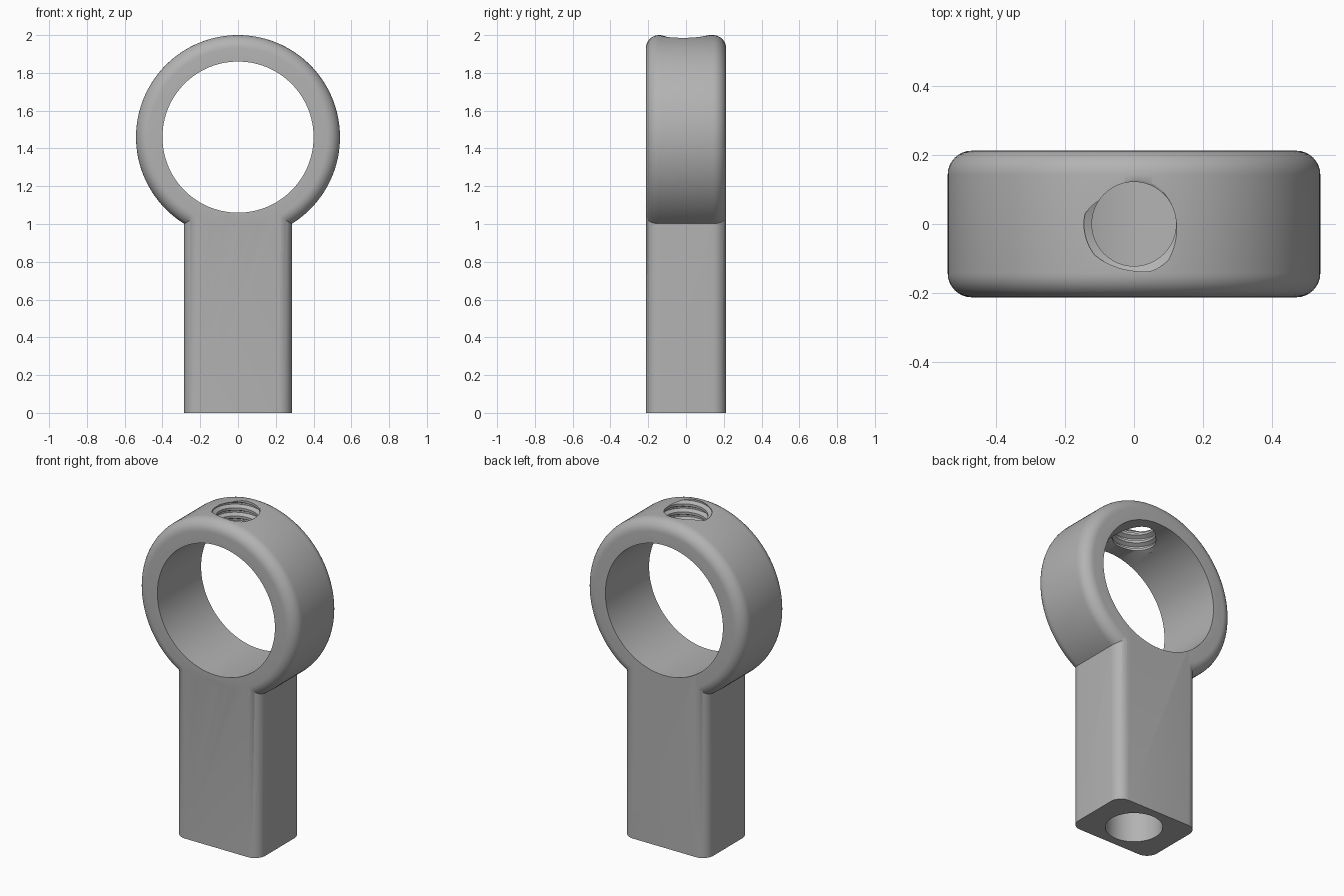
import bpy, bmesh
from math import pi, sin, cos, radians
from mathutils import Matrix, Vector

old = bpy.data.objects.get("Cube")
if old:
    bpy.data.objects.remove(old, do_unlink=True)

DEPTH, FILLET = 0.425, 0.07          # overall thickness and edge rounding
RING_Z, RING_R, BORE_R = 1.46, 0.54, 0.40
STEM_W = 0.57

metal = bpy.data.materials.new("grey_metal")
metal.use_nodes = True
GREY = (0.45, 0.45, 0.45, 1)
metal.diffuse_color = GREY
metal.node_tree.nodes["Principled BSDF"].inputs["Base Color"].default_value = GREY


def finish(name, bm):
    bmesh.ops.recalc_face_normals(bm, faces=bm.faces)
    mesh = bpy.data.meshes.new(name)
    bm.to_mesh(mesh)
    bm.free()
    mesh.materials.append(metal)
    obj = bpy.data.objects.new(name, mesh)
    bpy.context.collection.objects.link(obj)
    return obj


def cylinder(name, radius, length, centre, along_y=False, fillet=0, sides=128):
    bm = bmesh.new()
    bmesh.ops.create_cone(bm, cap_ends=True, segments=sides,
                          radius1=radius, radius2=radius, depth=length)
    if fillet:
        rims = [e for e in bm.edges if abs(e.verts[0].co.z - e.verts[1].co.z) < 1e-5]
        bmesh.ops.bevel(bm, geom=rims, offset=fillet, segments=8,
                        profile=0.5, affect='EDGES')
    turn = Matrix.Rotation(pi / 2 if along_y else 0, 4, 'X')
    bm.transform(Matrix.Translation(centre) @ turn)
    return finish(name, bm)


def rounded_bar(name, width, depth, height):
    bm = bmesh.new()
    bmesh.ops.create_cube(bm, size=1)
    bm.transform(Matrix.Translation((0, 0, height / 2)) @ Matrix.Diagonal((width, depth, height, 1)))
    uprights = [e for e in bm.edges if abs(e.verts[0].co.z - e.verts[1].co.z) > 0.1]
    bmesh.ops.bevel(bm, geom=uprights, offset=FILLET, segments=8,
                    profile=0.5, affect='EDGES')
    return finish(name, bm)


def thread_cutter(name, minor, major, pitch, start, turns, sides=64):
    """Solid screw: rows of vertices climb one pitch per turn."""
    profile = [(0, minor), (0.3, minor), (0.55, major), (0.75, major)]
    per_turn = len(profile)
    bm = bmesh.new()
    columns = []
    for i in range(sides):
        a = 2 * pi * i / sides
        column = []
        for row in range(per_turn * turns + 1):
            step, radius = profile[row % per_turn]
            z = start + pitch * (row // per_turn + step + i / sides)
            column.append(bm.verts.new((radius * cos(a), radius * sin(a), z)))
        columns.append(column)
    # the last column meets the first one a full pitch higher
    columns.append(columns[0][per_turn:])
    for left, right in zip(columns, columns[1:]):
        for row in range(min(len(left), len(right)) - 1):
            bm.faces.new((left[row], right[row], right[row + 1], left[row + 1]))
    # the final gap rows of the last column are closed with the end fans
    middle = start + pitch * (turns + 1) / 2
    rims = [e for e in bm.edges if e.is_boundary]
    for above in (False, True):
        part = [e for e in rims if ((e.verts[0].co.z + e.verts[1].co.z) / 2 > middle) == above]
        pole_z = start + pitch * (turns + 1.5 if above else -0.5)
        pole = bm.verts.new((0, 0, pole_z))
        for e in part:
            bm.faces.new((e.verts[0], e.verts[1], pole))
    return finish(name, bm)


def combine(target, other, operation):
    mod = target.modifiers.new(operation.lower(), 'BOOLEAN')
    mod.operation, mod.solver, mod.object = operation, 'EXACT', other
    bpy.context.view_layer.objects.active = target
    bpy.ops.object.modifier_apply(modifier=mod.name)
    bpy.data.objects.remove(other, do_unlink=True)


# rounded ring joined to the stem
body = cylinder("ring_with_stem", RING_R, DEPTH, (0, 0, RING_Z), True, FILLET)
combine(body, rounded_bar("stem", STEM_W, DEPTH, RING_Z - 0.1), 'UNION')

# bore through the ring, blind socket in the stem, threaded hole on top
combine(body, cylinder("bore", BORE_R, 1, (0, 0, RING_Z), True), 'DIFFERENCE')
combine(body, cylinder("socket", 0.16, 1.5, (0, 0, 0), sides=64), 'DIFFERENCE')
combine(body, thread_cutter("thread", 0.122, 0.145, 0.05, 1.72, 8), 'DIFFERENCE')

# smooth shading with crisp edges
bpy.ops.object.select_all(action='DESELECT')
body.select_set(True)
bpy.context.view_layer.objects.active = body
bpy.ops.object.shade_smooth_by_angle(angle=radians(30))
